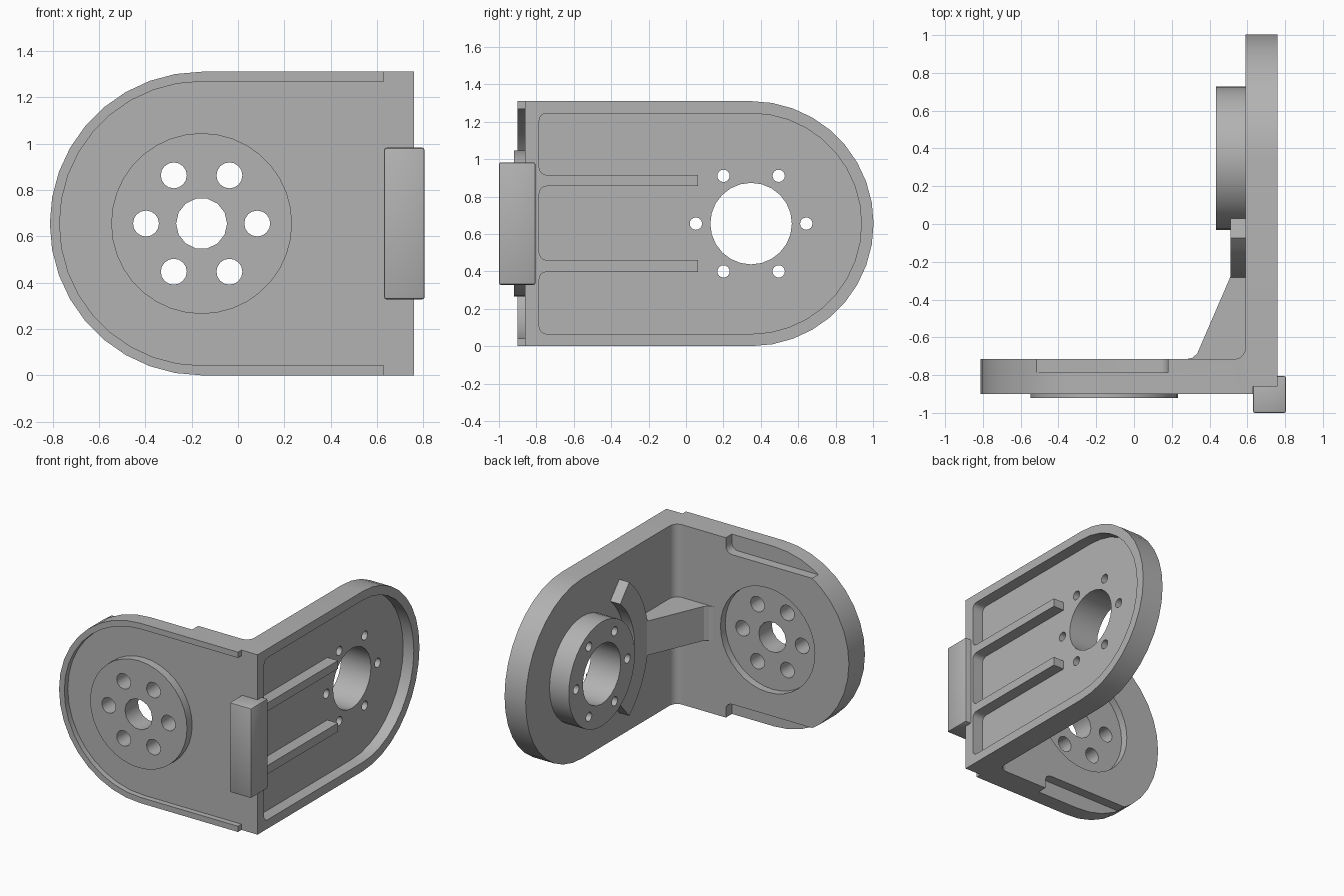
import bpy, bmesh, math
from math import sin, cos, pi, radians
from mathutils import Vector

cube = bpy.data.objects.get("Cube")
if cube:
    bpy.data.objects.remove(cube, do_unlink=True)

grey = bpy.data.materials.new("bracket grey")
grey.use_nodes = True
grey.diffuse_color = (0.45, 0.45, 0.45, 1)
grey.node_tree.nodes["Principled BSDF"].inputs["Base Color"].default_value = (0.45, 0.45, 0.45, 1)

H, MID = 1.31, 0.655          # plate height and its mid line
FX, SY = -0.157, 0.348        # arc centres of the front and side plates


def arc(cu, cv, r, a0, a1, n):
    return [(cu + r * cos(a0 + (a1 - a0) * i / n), cv + r * sin(a0 + (a1 - a0) * i / n))
            for i in range(n + 1)]


def circle(cu, cv, r, n):
    return arc(cu, cv, r, 0, 2 * pi, n)[:-1]


def rounded(points, n=4):
    """Polygon of (u, v, radius) with filleted right-angled corners."""
    out = []
    for i, (u, v, r) in enumerate(points):
        p = Vector((u, v))
        if r == 0:
            out.append((u, v))
            continue
        a = (Vector(points[i - 1][:2]) - p).normalized() * r
        b = (Vector(points[(i + 1) % len(points)][:2]) - p).normalized() * r
        for k in range(n + 1):
            t = k / n * pi / 2
            out.append(tuple(p + a * (1 - sin(t)) + b * (1 - cos(t))))
    return out


def prism(name, outline, axis, lo, hi):
    """Extrude a 2D outline along an axis."""
    place = {"x": lambda u, v, w: (w, u, v),
             "y": lambda u, v, w: (u, w, v),
             "z": lambda u, v, w: (u, v, w)}[axis]
    bm = bmesh.new()
    a = [bm.verts.new(place(u, v, lo)) for u, v in outline]
    b = [bm.verts.new(place(u, v, hi)) for u, v in outline]
    bm.faces.new(a)
    bm.faces.new(b[::-1])
    for i in range(len(a)):
        j = (i + 1) % len(a)
        bm.faces.new((a[i], b[i], b[j], a[j]))
    bmesh.ops.recalc_face_normals(bm, faces=bm.faces)
    mesh = bpy.data.meshes.new(name)
    bm.to_mesh(mesh)
    bm.free()
    mesh.materials.append(grey)
    obj = bpy.data.objects.new(name, mesh)
    bpy.context.collection.objects.link(obj)
    return obj


def activate(obj):
    bpy.ops.object.select_all(action="DESELECT")
    obj.select_set(True)
    bpy.context.view_layer.objects.active = obj


def cut(targets, cutters):
    for obj in targets:
        activate(obj)
        for c in cutters:
            mod = obj.modifiers.new("cut", "BOOLEAN")
            mod.operation, mod.solver, mod.object = "DIFFERENCE", "EXACT", c
            bpy.ops.object.modifier_apply(modifier=mod.name)
    for c in cutters:
        bpy.data.objects.remove(c, do_unlink=True)


def hole_cutters(axis, centre, bore, bore_sides, ring, small, lo, hi):
    cutters = [prism("bore", circle(centre, MID, bore, bore_sides), axis, lo, hi)]
    for k in range(6):
        a = k * pi / 3
        cutters.append(prism("bolt", circle(centre + ring * cos(a), MID + ring * sin(a), small, 16),
                             axis, lo, hi))
    return cutters


# front plate with raised rim and dished hub
half = arc(FX, MID, MID, pi / 2, 3 * pi / 2, 18)
front_plate = prism("front_plate", [(0.59, H)] + half + [(0.59, 0)], "y", -0.86, -0.715)
inner = arc(FX, MID, MID - 0.042, 3 * pi / 2, pi / 2, 18)
front_rim = prism("front_rim", [(0.63, H)] + half + [(0.63, 0), (0.63, 0.042)] + inner
                  + [(0.63, H - 0.042)], "y", -0.9, -0.86)
front_hub = prism("front_hub", circle(FX, MID, 0.39, 36), "y", -0.92, -0.84)

# relief notches on the back of the front plate, top and bottom
notch = rounded([(0.18, 1.4, 0), (0.18, 1.2, 0.05), (-0.9, 1.2, 0), (-0.9, 1.4, 0)])
notches = [prism("notch", notch, "y", -0.785, -0.6),
           prism("notch", [(u, H - v) for u, v in notch], "y", -0.785, -0.6)]
dish = prism("dish", circle(FX, MID, 0.38, 36), "y", -0.77, -0.6)
cut([front_plate], notches + [dish])
cut([front_plate, front_hub], hole_cutters("y", FX, 0.11, 14, 0.24, 0.056, -1.1, -0.5))

# side plate with ribbed pocket and round boss
side_plate = prism("side_plate", [(-0.86, 0)] + arc(SY, MID, MID, -pi / 2, pi / 2, 18)
                   + [(-0.86, H)], "x", 0.59, 0.76)
side_boss = prism("side_boss", circle(SY, MID, 0.38, 36), "x", 0.435, 0.6)
back, rib_end, r = -0.785, 0.065, 0.04
comb = [(back, H - 0.065, r)]
for low, high in ((0.855, 0.915), (0.397, 0.46)):
    comb += [(back, high, r), (rib_end, high, 0), (rib_end, low, 0), (back, low, r)]
comb += [(back, 0.065, r)]
comb += [(u, v, 0) for u, v in arc(SY, MID, MID - 0.065, -pi / 2, pi / 2, 18)]
cut([side_plate], [prism("pocket", rounded(comb), "x", 0.675, 0.9)])
cut([side_plate, side_boss], hole_cutters("x", SY, 0.218, 24, 0.295, 0.033, 0.3, 0.9))

# curved stop around the boss
a0, a1 = radians(131), radians(229)
side_stop = prism("side_stop", arc(SY, MID, 0.645, a0, a1, 16) + arc(SY, MID, 0.486, a1, a0, 16),
                  "x", 0.51, 0.595)

# gusset and inner corner fillet joining the plates
gusset = prism("gusset", [(0.6, -0.73), (0.28, -0.73), (0.28, -0.715), (0.31, -0.708), (0.335, -0.685),
                          (0.51, -0.28), (0.6, -0.28)], "z", 0.53, 0.78)
fillet = prism("corner_fillet", [(0.595, -0.72), (0.53, -0.72)]
               + arc(0.53, -0.655, 0.06, -pi / 2, 0, 6) + [(0.595, -0.655)], "z", 0, H)

# block wrapped over the outer corner
block = prism("corner_block", [(0.63, -1), (0.805, -1), (0.805, -0.805), (0.63, -0.805)],
              "z", 0.328, 0.982)
activate(block)
bevel = block.modifiers.new("bevel", "BEVEL")
bevel.width, bevel.segments = 0.01, 2
bpy.ops.object.modifier_apply(modifier=bevel.name)

for obj in (front_plate, front_rim, front_hub, side_plate, side_boss, side_stop, fillet, block):
    activate(obj)
    bpy.ops.object.shade_smooth_by_angle(angle=radians(30))
